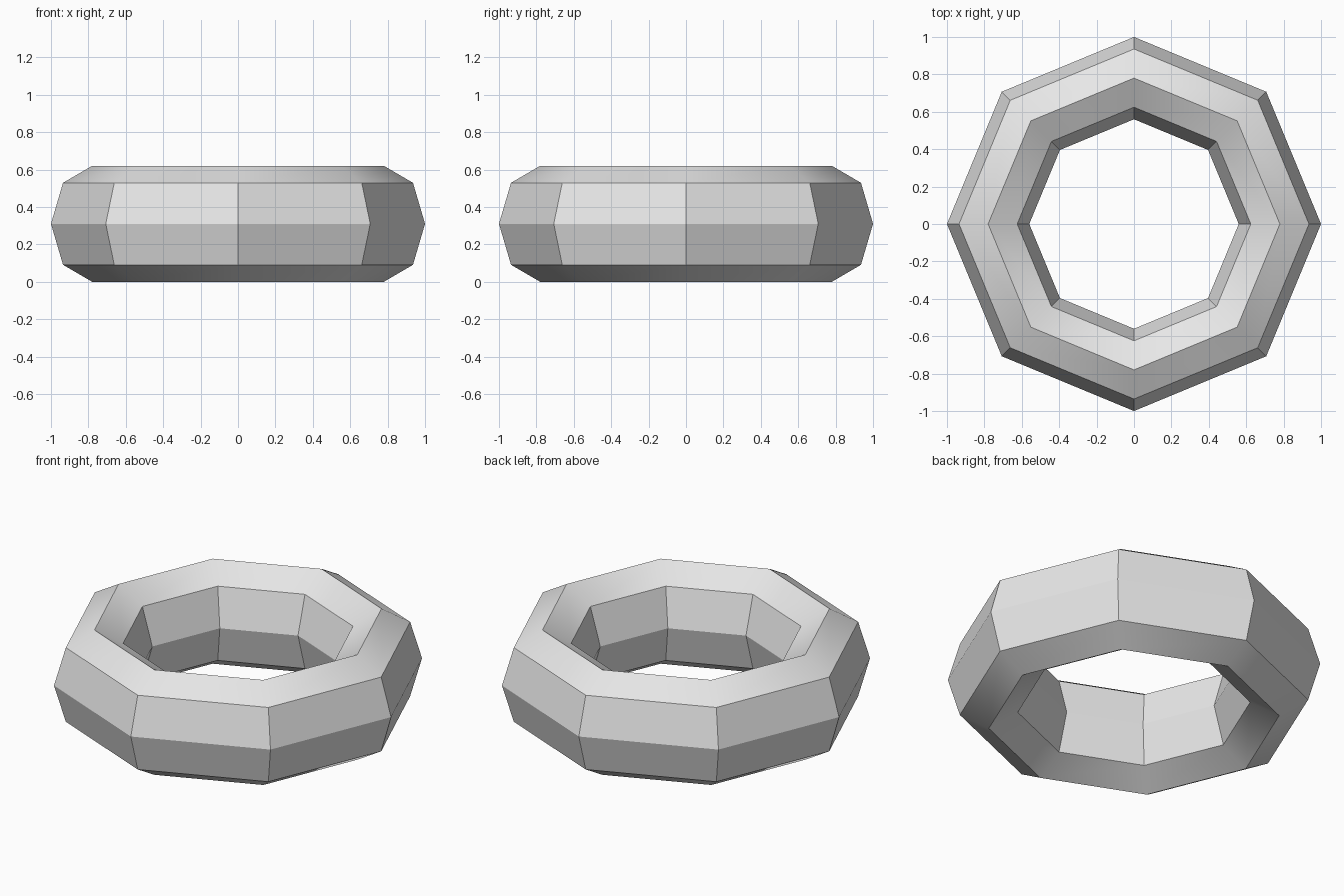
import bpy
import math

cube = bpy.data.objects.get("Cube")
if cube:
    bpy.data.objects.remove(cube, do_unlink=True)

# Plain grey
grey = bpy.data.materials.new("light_grey")
grey.use_nodes = True
colour = (0.8, 0.8, 0.8, 1.0)
grey.diffuse_color = colour
bsdf = next(n for n in grey.node_tree.nodes if n.type == 'BSDF_PRINCIPLED')
bsdf.inputs["Base Color"].default_value = colour

# Eight-sided ring, stretched upwards so its section is a tall octagon
TUBE = 0.22
HALF_HEIGHT = 0.31
bpy.ops.mesh.primitive_torus_add(
    major_segments=8, minor_segments=8,
    major_radius=1 - TUBE, minor_radius=TUBE,
    location=(0, 0, HALF_HEIGHT))
ring = bpy.context.object
ring.name = "ring"
ring.scale.z = HALF_HEIGHT / TUBE
bpy.ops.object.transform_apply(location=False, rotation=False, scale=True)
ring.data.materials.clear()
ring.data.materials.append(grey)

# Soft blend along the top and bottom bands, crisp edges elsewhere
bpy.ops.object.shade_smooth_by_angle(angle=math.radians(30))
